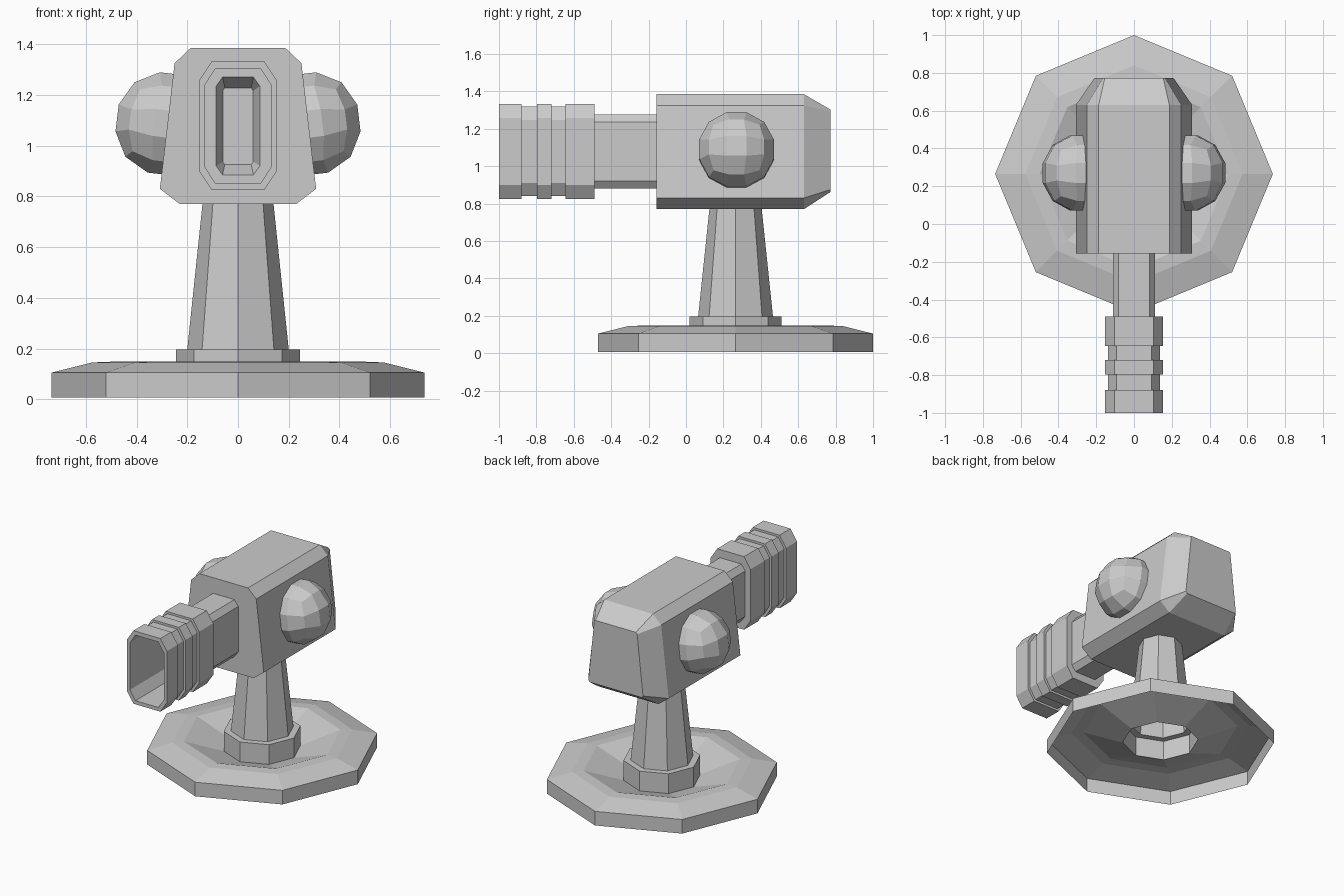
import bpy, bmesh, math
from mathutils import Matrix, Vector

if "Cube" in bpy.data.objects:
    bpy.data.objects.remove(bpy.data.objects["Cube"])

CY = 0.265  # y of the stand axis


def finish(name, bm):
    bmesh.ops.recalc_face_normals(bm, faces=bm.faces[:])
    me = bpy.data.meshes.new(name)
    bm.to_mesh(me)
    bm.free()
    ob = bpy.data.objects.new(name, me)
    bpy.context.collection.objects.link(ob)
    return ob


def loft(name, rings, cap_start=False, cap_end=False):
    """Skin a list of equal-length closed rings of points."""
    bm = bmesh.new()
    vs = [[bm.verts.new(p) for p in r] for r in rings]
    n = len(rings[0])
    for a, b in zip(vs, vs[1:]):
        for i in range(n):
            j = (i + 1) % n
            bm.faces.new((a[i], a[j], b[j], b[i]))
    if cap_start:
        bm.faces.new(vs[0])
    if cap_end:
        bm.faces.new(vs[-1])
    return finish(name, bm)


def octagon(r, z):
    return [(r * math.cos(k * math.pi / 4), CY + r * math.sin(k * math.pi / 4), z)
            for k in range(8)]


def mirrored(half, y):
    """Right-hand outline (x, z) from top to bottom, mirrored into a ring at y."""
    pts = half + [(-x, z) for x, z in reversed(half)]
    return [(x, y, z) for x, z in pts]


def slot(y, w, z0, z1, cx, cz):
    """Tall rectangle with cut corners."""
    return mirrored([(w - cx, z1), (w, z1 - cz), (w, z0 + cz), (w - cx, z0)], y)


# Dished octagonal foot, open underneath
loft("base_plate", [octagon(r, z) for r, z in
     [(0.735, 0.007), (0.735, 0.105), (0.575, 0.145), (0.5, 0.148), (0.245, 0.06)]])

# Collar and tapered hollow post
loft("post", [octagon(r, z) for r, z in
     [(0.245, 0.06), (0.245, 0.197), (0.2, 0.197), (0.138, 0.79)]])

# Head block with tapered back
body = [(0.187, 1.385), (0.25, 1.325), (0.308, 0.83), (0.23, 0.77)]
back = [(0.155, 1.303), (0.165, 1.292), (0.21, 0.875), (0.2, 0.862)]
loft("head", [mirrored(body, -0.157), mirrored(body, 0.63), mirrored(back, 0.772)],
     True, True)

# Ribbed muzzle with neck outside and stepped bore inside
BIG = (0.153, 0.825, 1.333, 0.05, 0.075)
MID = (0.138, 0.84, 1.318, 0.046, 0.07)
NECK = (0.112, 0.88, 1.276, 0.03, 0.04)
BORE = (0.13, 0.85, 1.305, 0.042, 0.065)
STEP = (0.086, 0.885, 1.27, 0.025, 0.035)
DEEP = (0.06, 0.925, 1.228, 0.008, 0.012)
stations = [(-0.157, NECK), (-0.49, NECK), (-0.49, BIG), (-0.645, BIG), (-0.645, MID),
            (-0.72, MID), (-0.72, BIG), (-0.797, BIG), (-0.797, MID), (-0.88, MID),
            (-0.88, BIG), (-1.0, BIG), (-1.0, BORE), (-0.52, BORE), (-0.52, STEP),
            (-0.44, DEEP)]
loft("muzzle", [slot(y, *s) for y, s in stations], cap_end=True)

# Faceted side domes: cubes divided in three and pushed out to a sphere
for side, name in ((1, "right_dome"), (-1, "left_dome")):
    bm = bmesh.new()
    bmesh.ops.create_cube(bm, size=2)
    bmesh.ops.subdivide_edges(bm, edges=bm.edges[:], cuts=2, use_grid_fill=True)
    for v in bm.verts:
        v.co = Vector([math.tan(c * math.pi / 4) for c in v.co]).normalized() * 0.213
    bm.transform(Matrix.Translation((0.279 * side, 0.27, 1.085))
                 @ Matrix.Rotation(math.radians(-7 * side), 4, 'Y'))
    finish(name, bm)
